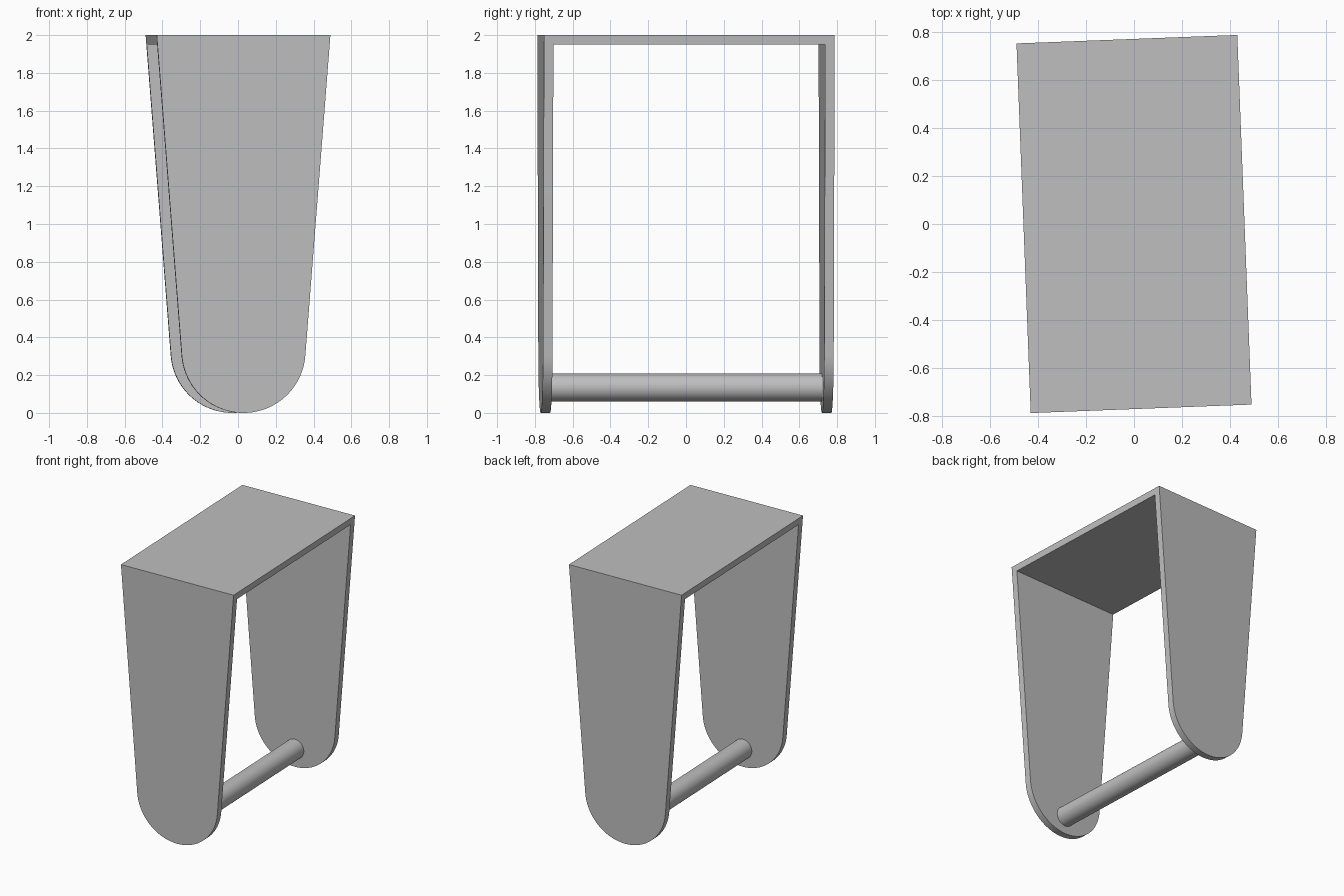
import bpy, bmesh, math
from mathutils import Matrix, Vector

cube = bpy.data.objects.get("Cube")
if cube:
    bpy.data.objects.remove(cube, do_unlink=True)

HEIGHT = 2.0
TOP_HALF = 0.46      # half width at the top
DEPTH_HALF = 0.77    # half distance between the outer faces
THICK = 0.05
RADIUS = 0.328       # rounded foot of each side plate
TAPER = math.atan(0.0787)
ROD_RADIUS, ROD_Z = 0.074, 0.135
TURN = Matrix.Rotation(math.radians(2.2), 4, "Z")

grey = bpy.data.materials.new("plain grey")
colour = (0.52, 0.52, 0.52, 1)
grey.diffuse_color = colour
grey.use_nodes = True
grey.node_tree.nodes["Principled BSDF"].inputs["Base Color"].default_value = colour


def finish(name, bm):
    bmesh.ops.recalc_face_normals(bm, faces=bm.faces)
    bm.transform(TURN)
    mesh = bpy.data.meshes.new(name)
    bm.to_mesh(mesh)
    bm.free()
    mesh.materials.append(grey)
    obj = bpy.data.objects.new(name, mesh)
    bpy.context.collection.objects.link(obj)
    bpy.ops.object.select_all(action="DESELECT")
    obj.select_set(True)
    bpy.context.view_layer.objects.active = obj
    bpy.ops.object.shade_smooth_by_angle(angle=math.radians(30))
    return obj


def extrude_profile(name, profile, y0, y1):
    """Solid made from an (x, z) outline pushed along y."""
    bm = bmesh.new()
    face = bm.faces.new([bm.verts.new((x, y0, z)) for x, z in profile])
    new = bmesh.ops.extrude_face_region(bm, geom=[face])["geom"]
    verts = [v for v in new if isinstance(v, bmesh.types.BMVert)]
    bmesh.ops.translate(bm, verts=verts, vec=Vector((0, y1 - y0, 0)))
    return finish(name, bm)


# Tapered side plates with rounded feet
steps = 40
plate = [(-TOP_HALF, HEIGHT), (TOP_HALF, HEIGHT)]
for i in range(steps + 1):
    a = -TAPER - (math.pi - 2 * TAPER) * i / steps
    plate.append((RADIUS * math.cos(a), RADIUS + RADIUS * math.sin(a)))
inner = DEPTH_HALF - THICK
extrude_profile("front_plate", plate, -DEPTH_HALF, -inner)
extrude_profile("back_plate", plate, inner, DEPTH_HALF)

# Top panel, its edges following the taper
low_half = TOP_HALF - THICK * math.tan(TAPER)
low = HEIGHT - THICK
panel = [(-TOP_HALF, HEIGHT), (TOP_HALF, HEIGHT), (low_half, low), (-low_half, low)]
extrude_profile("top_panel", panel, -inner, inner)

# Round cross bar between the feet
bm = bmesh.new()
bmesh.ops.create_cone(
    bm, cap_ends=True, segments=48, radius1=ROD_RADIUS, radius2=ROD_RADIUS,
    depth=2 * inner,
    matrix=Matrix.Translation((0, 0, ROD_Z)) @ Matrix.Rotation(math.pi / 2, 4, "X"))
finish("cross_bar", bm)
